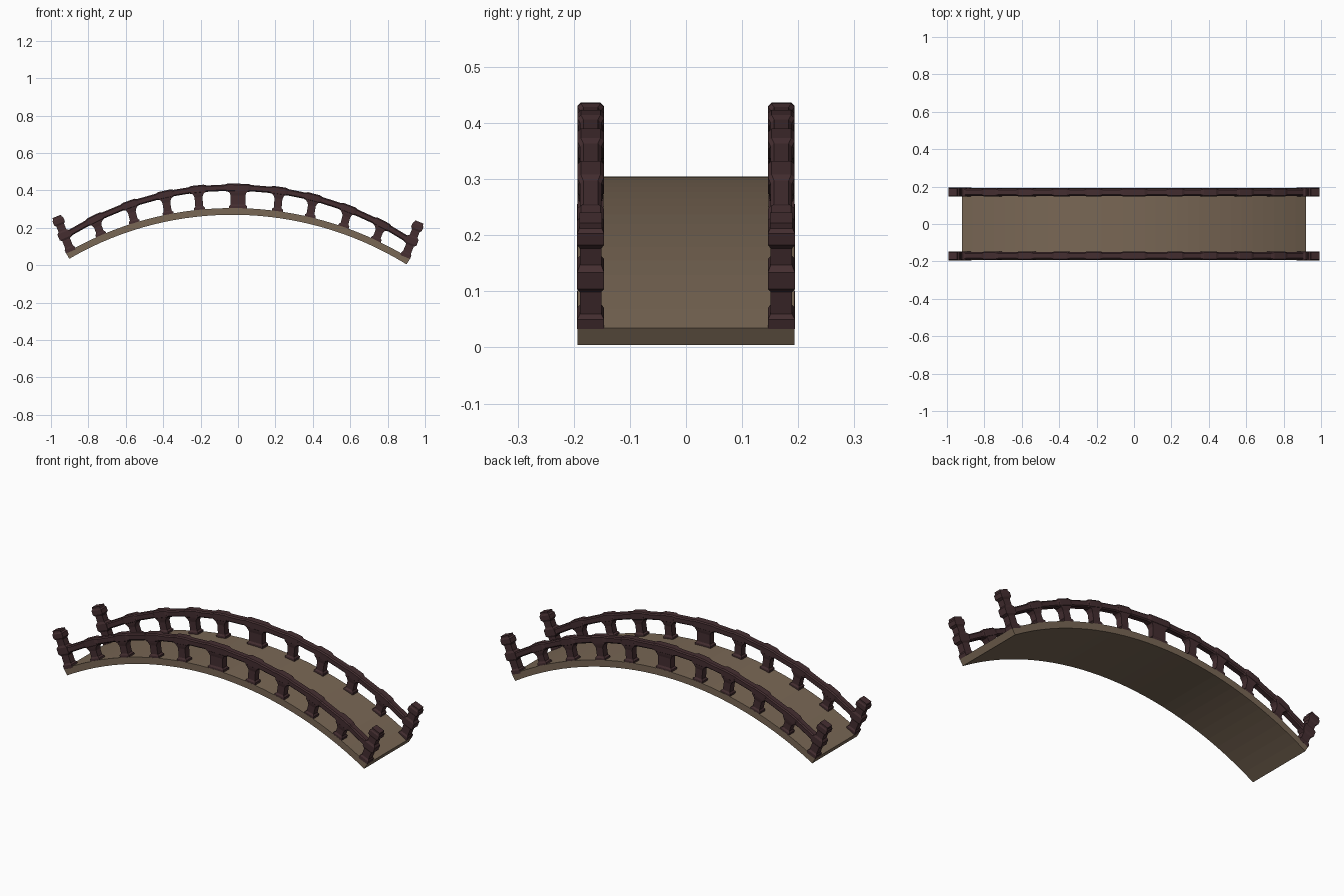
import bpy, bmesh, math
from mathutils import Vector

if "Cube" in bpy.data.objects:
    bpy.data.objects.remove(bpy.data.objects["Cube"])

TILT = -0.0165          # the whole arch dips slightly towards +x
LEAN = 1.045            # posts fan outwards
SIDE_Y = 0.170


def arc(x, top, r):
    return top - (r - math.sqrt(r * r - x * x)) + TILT * x


def deck_pt(x):
    return Vector((x, 0, arc(x, 0.305, 1.787)))


def rail_pt(x):
    return Vector((x, 0, arc(x, 0.417, 1.70)))


def material(name, rgb):
    m = bpy.data.materials.new(name)
    m.diffuse_color = (*rgb, 1)
    m.use_nodes = True
    m.node_tree.nodes["Principled BSDF"].inputs["Base Color"].default_value = m.diffuse_color
    return m


wood = material("deck_wood", (0.19, 0.135, 0.09))
dark = material("dark_wood", (0.058, 0.027, 0.03))


def ring(c, axis, w, d, ch=0.0):
    """Rectangle (optionally chamfered) around c, square to axis in the xz plane."""
    a = axis.normalized()
    u = Vector((a.z, 0, -a.x))
    v = Vector((0, 1, 0))
    w, d = w / 2, d / 2
    if ch:
        pts = [(w, -d + ch), (w, d - ch), (w - ch, d), (-w + ch, d),
               (-w, d - ch), (-w, -d + ch), (-w + ch, -d), (w - ch, -d)]
    else:
        pts = [(w, -d), (w, d), (-w, d), (-w, -d)]
    return [c + u * p + v * q for p, q in pts]


def loft(bm, rings):
    vs = [[bm.verts.new(p) for p in r] for r in rings]
    n = len(vs[0])
    for a, b in zip(vs, vs[1:]):
        for i in range(n):
            j = (i + 1) % n
            bm.faces.new((a[i], a[j], b[j], b[i]))
    bm.faces.new(vs[0][::-1])
    bm.faces.new(vs[-1])


def finish(bm, name, mat, y=0.0):
    bmesh.ops.recalc_face_normals(bm, faces=bm.faces)
    me = bpy.data.meshes.new(name)
    bm.to_mesh(me)
    bm.free()
    ob = bpy.data.objects.new(name, me)
    bpy.context.collection.objects.link(ob)
    me.materials.append(mat)
    ob.location.y = y
    return ob


# Curved deck slab
bm = bmesh.new()
rings = []
N = 32
for i in range(N + 1):
    x = -0.92 + 1.84 * i / N
    t = deck_pt(x + 0.001) - deck_pt(x - 0.001)
    t.normalize()
    n = Vector((-t.z, 0, t.x))
    rings.append(ring(deck_pt(x) - n * 0.018, t, 0.036, 0.387))
loft(bm, rings)
finish(bm, "deck", wood)

joints = [-0.935, -0.765, -0.578, -0.39, -0.215, 0, 0.22, 0.402, 0.59, 0.77, 0.935]


def add_rail(bm):
    # Segmented rail, thickened at every joint
    pts = [rail_pt(x) for x in joints]
    rings = []
    for i, p in enumerate(pts):
        half = 0.055 if joints[i] == 0 else 0.032
        for sgn, k in ((-1, i - 1), (1, i + 1)):
            if not 0 <= k < len(pts):
                continue
            d = (pts[k] - p).normalized()
            steps = [(half, 0.044, 0.047), (half + 0.016, 0.034, 0.038)]
            if sgn < 0:
                steps.reverse()
            for s, w, dep in steps:
                rings.append(ring(p + d * s, d * sgn, w, dep, 0.006))
    loft(bm, rings)


def add_post(bm, x):
    # Flared baluster from deck to rail
    a, b = deck_pt(x / LEAN), rail_pt(x)
    ax = b - a
    L = ax.length
    ax.normalize()
    w = 0.078 if x == 0 else 0.042
    prof = [(-0.006, w + 0.016, 0.046), (0.010, w + 0.016, 0.046),
            (0.018, w, 0.036), (L - 0.044, w, 0.036),
            (L - 0.030, w + 0.012, 0.042), (L - 0.018, w + 0.036, 0.045),
            (L, w + 0.036, 0.045)]
    loft(bm, [ring(a + ax * t, ax, pw, d) for t, pw, d in prof])


def add_end_post(bm, x):
    # Taller end post with collar, neck and cap
    s = math.copysign(1, x)
    a = deck_pt(s * 0.896)
    ax = (rail_pt(x) - a).normalized()
    ax = Vector((s * 0.375, 0, 0.927))
    prof = [(-0.006, 0.056, 0.048), (0.012, 0.056, 0.048), (0.020, 0.044, 0.038),
            (0.062, 0.044, 0.038), (0.072, 0.066, 0.048), (0.104, 0.066, 0.048),
            (0.114, 0.044, 0.038), (0.146, 0.044, 0.038), (0.156, 0.062, 0.048),
            (0.178, 0.062, 0.048), (0.186, 0.050, 0.040), (0.196, 0.050, 0.040)]
    loft(bm, [ring(a + ax * t, ax, w, d) for t, w, d in prof])


# Railings on both sides
for side, y in (("front", -SIDE_Y), ("back", SIDE_Y)):
    bm = bmesh.new()
    add_rail(bm)
    finish(bm, side + "_handrail", dark, y)
    bm = bmesh.new()
    for x in joints[1:-1]:
        add_post(bm, x)
    finish(bm, side + "_balusters", dark, y)
    bm = bmesh.new()
    for x in (joints[0], joints[-1]):
        add_end_post(bm, x)
    finish(bm, side + "_end_posts", dark, y)
